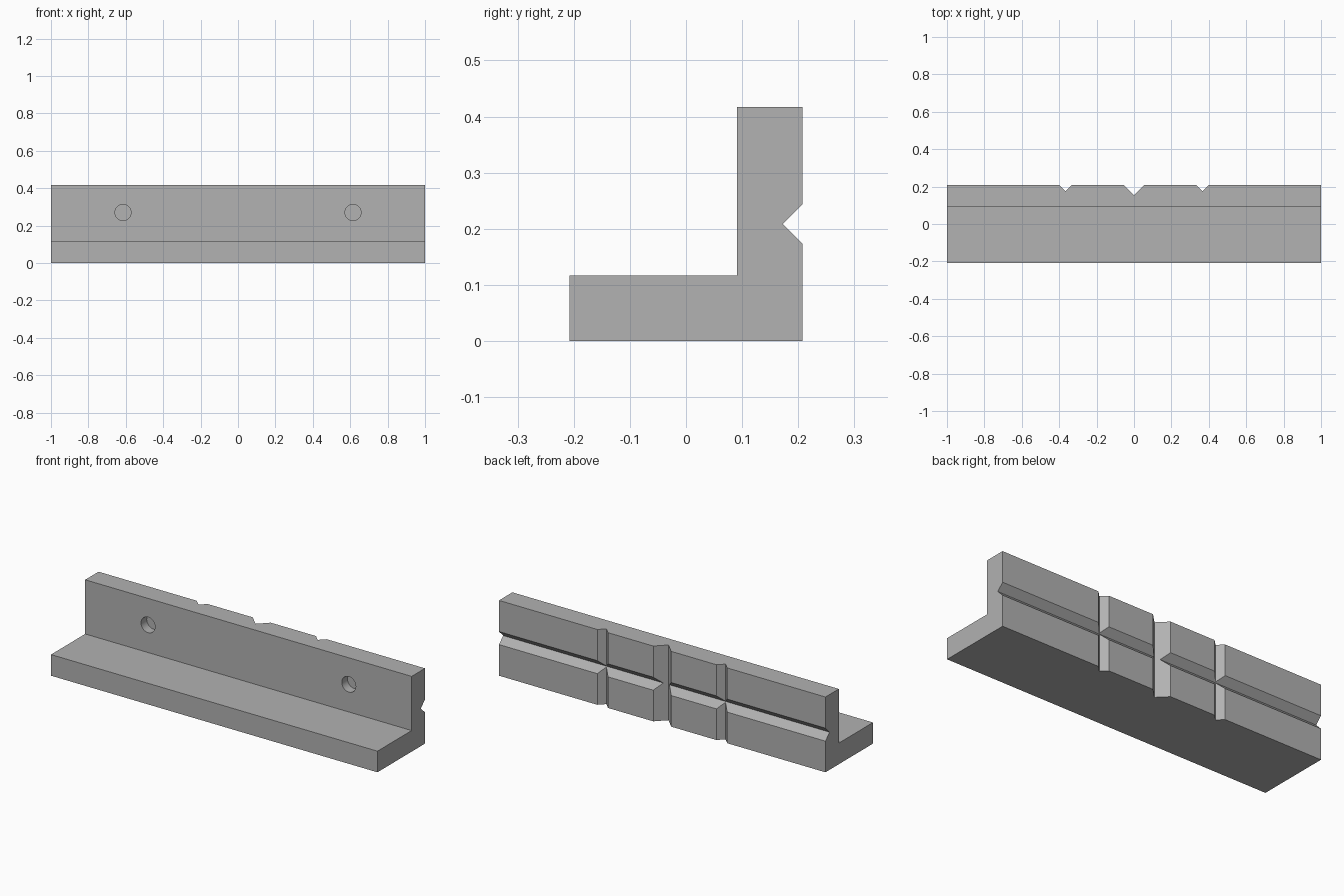
import bpy
import bmesh
from math import pi
from mathutils import Vector

cube = bpy.data.objects.get("Cube")
if cube:
    bpy.data.objects.remove(cube, do_unlink=True)

HALF_LENGTH = 1.0
BACK = 0.208
HEIGHT = 0.417
WALL = 0.117

grey = bpy.data.materials.new("plain grey")
grey.use_nodes = True
colour = (0.445, 0.445, 0.445, 1)
grey.diffuse_color = colour
grey.node_tree.nodes["Principled BSDF"].inputs["Base Color"].default_value = colour


def prism(name, points, sweep):
    """Extrude a closed 3D outline along a vector."""
    bm = bmesh.new()
    face = bm.faces.new([bm.verts.new(p) for p in points])
    result = bmesh.ops.extrude_face_region(bm, geom=[face])
    moved = [v for v in result["geom"] if isinstance(v, bmesh.types.BMVert)]
    bmesh.ops.translate(bm, verts=moved, vec=Vector(sweep))
    bmesh.ops.recalc_face_normals(bm, faces=bm.faces)
    mesh = bpy.data.meshes.new(name)
    bm.to_mesh(mesh)
    bm.free()
    obj = bpy.data.objects.new(name, mesh)
    obj.data.materials.append(grey)
    bpy.context.collection.objects.link(obj)
    return obj


def cut(target, cutter):
    """Subtract the cutter from the target, then discard it."""
    cutter.hide_render = True
    mod = target.modifiers.new("cut", "BOOLEAN")
    mod.operation = "DIFFERENCE"
    mod.solver = "EXACT"
    mod.object = cutter
    bpy.context.view_layer.objects.active = target
    bpy.ops.object.modifier_apply(modifier=mod.name)
    bpy.data.objects.remove(cutter, do_unlink=True)


def vee(depth):
    """V outline as (across, y) pairs, overshooting the back face."""
    over = 0.02
    return [(-depth - over, BACK + over), (0, BACK - depth), (depth + over, BACK + over)]


# L-shaped bar
profile = [(-BACK, 0), (BACK, 0), (BACK, HEIGHT), (BACK - WALL, HEIGHT),
           (BACK - WALL, WALL), (-BACK, WALL)]
bar = prism("angle_bar", [(-HALF_LENGTH, y, z) for y, z in profile],
            (2 * HALF_LENGTH, 0, 0))

# Long groove across the back
cut(bar, prism("long_groove_cutter",
               [(-1.1, y, HEIGHT / 2 + a) for a, y in vee(0.036)], (2.2, 0, 0)))

# Upright grooves: a deep one in the middle, a shallow one on each side
for x, depth in ((-0.365, 0.033), (0, 0.055), (0.365, 0.033)):
    cut(bar, prism("upright_groove_cutter",
                   [(x + a, y, -0.1) for a, y in vee(depth)], (0, 0, 0.7)))

# Blind round holes in the front of the wall
for x in (-0.615, 0.615):
    bpy.ops.mesh.primitive_cylinder_add(vertices=40, radius=0.043, depth=0.1,
                                        location=(x, BACK - WALL, 0.27),
                                        rotation=(pi / 2, 0, 0))
    hole = bpy.context.object
    hole.data.materials.append(grey)
    cut(bar, hole)

# Smooth hole walls, sharp edges elsewhere
bpy.ops.object.select_all(action="DESELECT")
bar.select_set(True)
bpy.context.view_layer.objects.active = bar
bpy.ops.object.shade_smooth_by_angle(angle=pi / 6)
